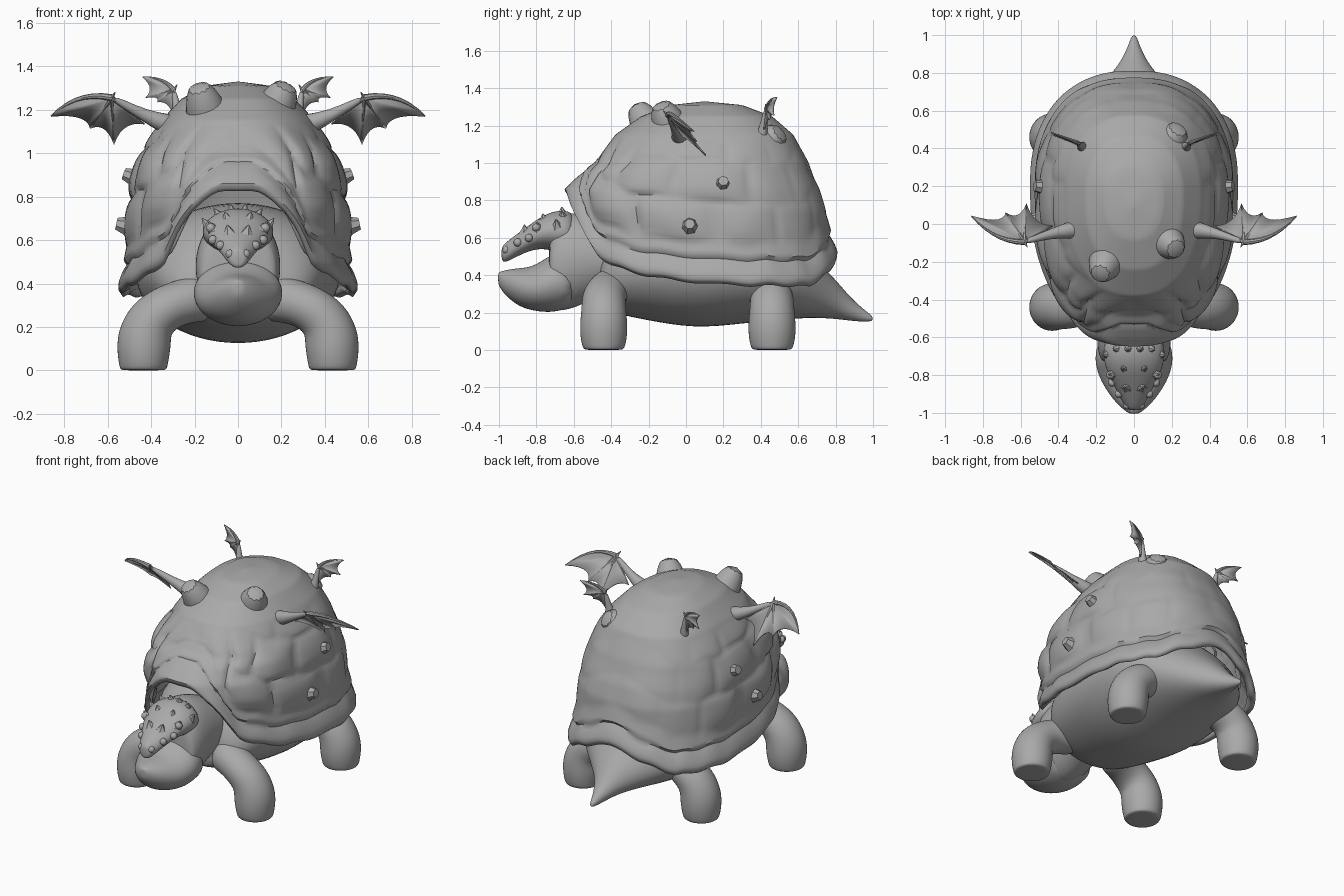
import bpy, bmesh, math
from mathutils import Vector

if "Cube" in bpy.data.objects:
    bpy.data.objects.remove(bpy.data.objects["Cube"])

GREY = (0.4, 0.4, 0.4, 1)
mat = bpy.data.materials.new("stone_grey")
mat.use_nodes = True
mat.diffuse_color = GREY
mat.node_tree.nodes["Principled BSDF"].inputs["Base Color"].default_value = GREY


def finish(name, bm, mirror=False, subsurf=0, thick=0, angle=40):
    bmesh.ops.recalc_face_normals(bm, faces=bm.faces)
    mesh = bpy.data.meshes.new(name)
    bm.to_mesh(mesh)
    bm.free()
    ob = bpy.data.objects.new(name, mesh)
    bpy.context.collection.objects.link(ob)
    mesh.materials.append(mat)
    if thick:
        m = ob.modifiers.new("thickness", 'SOLIDIFY')
        m.thickness, m.offset = abs(thick), -1 if thick > 0 else 0
    if subsurf:
        m = ob.modifiers.new("smooth", 'SUBSURF')
        m.levels = m.render_levels = subsurf
    if mirror:
        ob.modifiers.new("mirror", 'MIRROR').use_mirror_merge = False
    bpy.ops.object.select_all(action='DESELECT')
    ob.select_set(True)
    bpy.context.view_layer.objects.active = ob
    bpy.ops.object.shade_smooth_by_angle(angle=math.radians(angle))
    return ob


def skin_rings(bm, rings, caps=True):
    n = len(rings[0])
    for a, b in zip(rings, rings[1:]):
        for i in range(n):
            bm.faces.new((a[i], a[(i + 1) % n], b[(i + 1) % n], b[i]))
    if caps:
        bm.faces.new(rings[0])
        bm.faces.new(rings[-1])


def tube(name, pts, side, up=None, n=16, **kw):
    """Loft elliptical sections (centre, radius along side, radius across)."""
    bm, rings = bmesh.new(), []
    cs = [Vector(p[:3]) for p in pts]
    u = Vector(side)
    for i, p in enumerate(pts):
        t = cs[min(i + 1, len(cs) - 1)] - cs[max(i - 1, 0)]
        v = Vector(up) if up else t.cross(u).normalized()
        ru, rv = p[3], p[-1]
        rings.append([bm.verts.new(cs[i] + u * ru * math.cos(a) + v * rv * math.sin(a))
                      for a in (2 * math.pi * k / n for k in range(n))])
    skin_rings(bm, rings)
    return finish(name, bm, **kw)


def body_loft(name, rows, subsurf=2):
    """Rows of y, bottom z, top z, half width."""
    pts = [(0, y, (lo + hi) / 2, w, (hi - lo) / 2) for y, lo, hi, w in rows]
    return tube(name, pts, (1, 0, 0), (0, 0, 1), subsurf=subsurf)


def lookup(table, k):
    for a, b in zip(table, table[1:]):
        if k <= b[0]:
            f = max(0, (k - a[0]) / (b[0] - a[0]))
            return [p + (q - p) * f for p, q in zip(a[1:], b[1:])]
    return list(table[-1][1:])


# Shell: height, half width, front y, back y
PROFILE = [(.3, .505, -.5, .765), (.5, .505, -.55, .765), (.62, .505, -.58, .755),
           (.75, .495, -.6, .745), (.86, .475, -.6, .712), (.95, .45, -.54, .67),
           (1.0, .435, -.475, .65), (1.15, .355, -.38, .575), (1.25, .26, -.24, .46),
           (1.31, .15, -.08, .3), (1.33, 0, .1, .1)]
# Rim height by angle from the front, with the rounded head arch
RIM = [(0, .825), (.15, .815), (.25, .785), (.35, .73), (.45, .65), (.55, .55), (.62, .49),
       (.75, .45), (1.1, .39), (1.6, .345), (2.4, .34), (3.15, .49)]
# Outward step of the rim bands by height above the rim
BANDS = [(0, .03), (.03, .05), (.08, .035), (.12, .015), (.135, .004), (.15, .022),
         (.2, .012), (.25, 0), (2, 0)]


def shell_point(ang, t):
    th = abs(ang)
    rim = lookup(RIM, th)[0] + .006 * math.sin(th * 17)
    z = rim + (1.33 - rim) * (1 - (1 - t) ** 1.5)
    a, yf, yb = lookup(PROFILE, z)
    mid = yf + .57 * (yb - yf)
    s, c = math.sin(ang), -math.cos(ang)
    e = .82 if c < 0 else .9
    d = Vector((math.copysign(abs(s) ** .84, s), math.copysign(abs(c) ** e, c), 0))
    h = z - rim
    off = lookup(BANDS, h)[0]
    # rounded plates over the front and flanks, fading to the back
    if h > .22 and z < 1.14:
        row = int((h - .22) / .22)
        cell = (abs(math.sin(th * 6 + row * 1.3)) * abs(math.sin((h - .22) / .22 * math.pi))) ** .5
        fade = max(.2, min(1, (2.4 - th) / .8))
        off += .032 * fade * cell * min(1, (1.14 - z) / .12)
    reach = yb - mid if d.y > 0 else mid - yf
    return Vector((d.x * a, mid + d.y * reach, z)) + d * off


bm = bmesh.new()
SEG, ROWS = 144, 64
rings = [[bm.verts.new(shell_point(2 * math.pi * k / SEG - math.pi, r / ROWS))
          for k in range(SEG)] for r in range(ROWS)]
skin_rings(bm, rings, caps=False)
bm.faces.new(rings[-1])
finish("shell", bm, thick=.045, angle=50)

# Body with belly and tail, then neck, skull and jaw
body_loft("body_and_tail", [(-.47, .25, .45, .2), (-.44, .22, .54, .29), (-.36, .185, .66, .37),
                            (-.22, .155, .76, .43), (.05, .105, .78, .48), (.3, .135, .78, .49),
                            (.55, .16, .66, .4), (.68, .17, .5, .25), (.8, .165, .38, .115),
                            (.88, .155, .28, .06), (.96, .15, .21, .025), (1.0, .155, .18, .012)])
body_loft("neck", [(-.25, .32, .6, .18), (-.42, .3, .69, .19), (-.56, .235, .74, .2),
                   (-.66, .2, .74, .2), (-.72, .215, .69, .18), (-.735, .26, .6, .15)])
body_loft("lower_jaw", [(-.58, .23, .46, .19), (-.7, .2, .53, .212), (-.76, .2, .485, .205),
                        (-.83, .21, .445, .18), (-.9, .235, .44, .135), (-.96, .285, .43, .085),
                        (-.995, .33, .42, .04), (-1.005, .36, .41, .02)])
body_loft("skull", [(-.58, .5, .74, .15), (-.68, .52, .755, .172), (-.77, .545, .72, .152),
                    (-.85, .525, .66, .112), (-.92, .49, .61, .075), (-.97, .465, .57, .048),
                    (-.987, .48, .55, .032)])

# Legs
for name, y, lean in (("front_legs", -.44, .06), ("back_legs", .46, -.06)):
    tube(name, [(.12, y + lean, .34, .12), (.23, y + lean / 2, .325, .12, .105),
                (.33, y, .29, .118, .108), (.4, y, .235, .12, .118), (.43, y, .16, .128),
                (.435, y, .09, .13, .125), (.435, y, .03, .12, .115), (.435, y, .006, .11),
                (.435, y, .0, .095)], (0, 1, 0), mirror=True, subsurf=2)


def cone(name, base, tip, r1, r2, n=8, **kw):
    d = Vector(tip) - Vector(base)
    side = d.orthogonal().normalized()
    return tube(name, [(*base, r1), (*(Vector(base) + d * .5), r1 * .4 + r2 * .6), (*tip, r2)],
                side, n=n, **kw)


# Stubby horns on the dome
for name, base, tip in (("right_horn", (-.13, -.17, 1.14), (-.185, -.275, 1.32)),
                        ("left_horn", (.15, -.07, 1.16), (.23, -.14, 1.325)),
                        ("back_horn", (.17, .4, 1.08), (.24, .515, 1.17))):
    cone(name, base, tip, .13, .06, n=10, angle=60, subsurf=1)

# Knobs on the flanks
for name, base, tip in (("upper_knobs", (.43, .19, .87), (.525, .2, .905)),
                        ("lower_knobs", (.49, .02, .66), (.56, .02, .675))):
    cone(name, base, tip, .06, .028, n=7, mirror=True)

# Crown spikes and brow scales
for i, (x, y, z, dx) in enumerate(((.03, -.66, .725, .005), (.085, -.66, .705, .025),
                                   (.135, -.69, .66, .03), (.05, -.76, .69, .01),
                                   (.11, -.79, .645, .025), (.04, -.86, .63, .01))):
    cone(f"crown_spike_{i + 1}", (x, y, z), (x + dx, y - .005, z + .04), .035, .003, n=6, mirror=True)
# Eyes and snout bumps
for i, p in enumerate(((.125, -.8, .655), (.115, -.84, .6), (.08, -.9, .575), (.035, -.96, .535))):
    bm = bmesh.new()
    bmesh.ops.create_uvsphere(bm, u_segments=12, v_segments=8, radius=.022)
    for v in bm.verts:
        v.co += Vector(p)
    finish(f"face_bump_{i + 1}", bm, mirror=True)


def wings(name, plane, wrist, lead, tips, arm, r):
    """Membrane with scalloped edge, finger ribs and arm, drawn in x and z."""
    place = lambda p: Vector((p[0], plane(p[0], p[1]), p[1]))

    def bend(a, c, b, steps=7):
        return [Vector(a) * (1 - t) ** 2 + Vector(c) * 2 * t * (1 - t) + Vector(b) * t * t
                for t in (k / steps for k in range(1, steps + 1))]

    front = bend(wrist, lead, tips[0])
    edge = list(front)
    for a, b in zip(tips, tips[1:]):
        mid = (Vector(a) + Vector(b)) / 2
        edge += bend(a, mid.lerp(Vector(wrist), .4), b)
    bm = bmesh.new()
    hub = bm.verts.new(place(wrist))
    vs = [bm.verts.new(place(p)) for p in edge]
    for a, b in zip(vs, vs[1:]):
        bm.faces.new((hub, a, b))
    finish(name + "_membranes", bm, mirror=True, thick=-.008)
    tube(name + "_leading_edges", [(*place(p), r * (1 - k / 9)) for k, p in enumerate([wrist] + front)],
         (0, 1, 0), n=8, mirror=True)
    for i, tip in enumerate(tips[1:]):
        cone(f"{name}_finger_{i + 1}", place(wrist), place(tip), r * .7, .002, n=6, mirror=True)
    tube(name + "_arms", [(*place(p), r * f) for p, f in zip(arm + [wrist], (4, 2.4, 1.4, 1))],
         (0, 1, 0), n=10, mirror=True, subsurf=1)
    cone(name + "_claws", place(wrist), place((wrist[0] - .015, wrist[1] + .025)), r * .8, .002,
         n=6, mirror=True)


wings("front_wing", lambda x, z: -.11 + (1.27 - z) * .95 + .2 * (x - .58),
      (.58, 1.255), (.74, 1.29), [(.86, 1.17), (.68, 1.115), (.57, 1.04), (.43, 1.135)],
      [(.28, 1.12), (.38, 1.15), (.48, 1.2)], .016)
wings("back_wing", lambda x, z: .41 + .35 * (x - .27) + .1 * (z - 1.2),
      (.295, 1.29), (.34, 1.35), [(.44, 1.35), (.425, 1.255), (.37, 1.235), (.3, 1.18)],
      [(.25, 1.08), (.275, 1.16), (.285, 1.23)], .012)
